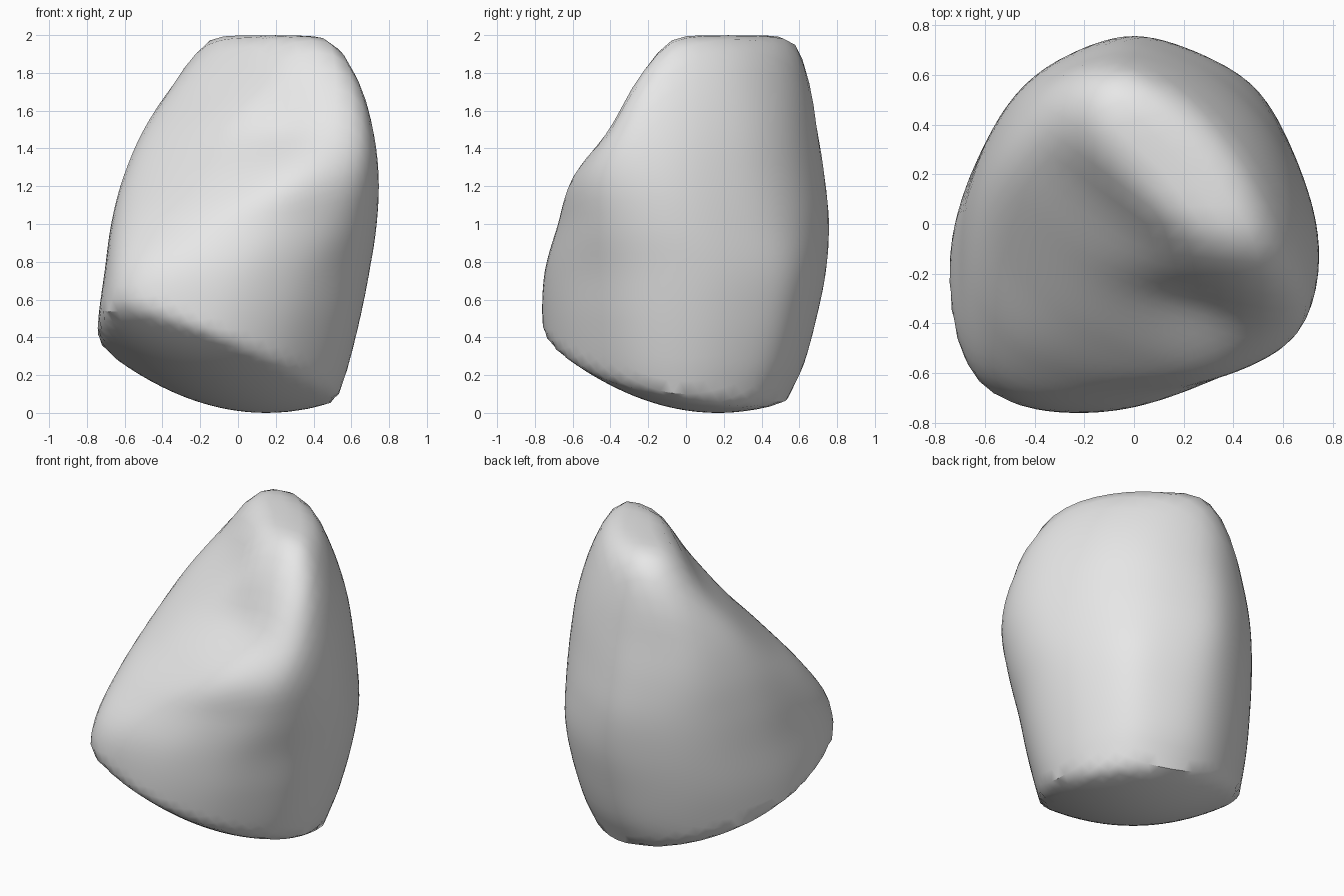
import bpy
import bmesh
import math
from mathutils import Vector

cube = bpy.data.objects.get("Cube")
if cube:
    bpy.data.objects.remove(cube, do_unlink=True)

# Reach of the weathered sides, keyed by sixteenths of a turn from +x,
# listed at equal height steps from the ground up
STEP = .25
SIDES = {
    0: (.52, .59, .65, .70, .74, .75, .72, .65, .51, .28),
    2: (.55, .645, .715, .75, .725, .69, .65, .575, .46, .25),
    4: (.52, .635, .705, .76, .785, .76, .72, .685, .62, .38),
    6: (.56, .62, .67, .70, .715, .715, .69, .655, .54, .30),
    8: (.76, .75, .735, .70, .67, .62, .53, .37, .17, -.10),
    10: (.82, .88, .925, .895, .715, .475, .245, .02, -.13, -.30),
    11: (.80, .83, .86, .83, .67, .47, .25, .12, -.03, -.23),
    12: (.70, .74, .76, .745, .68, .62, .43, .275, .08, -.15),
    14: (.50, .58, .64, .69, .76, .815, .81, .73, .56, .30),
}
# How far each plainer facet reaches, against the mean of its neighbours
FACETS = {1: .955, 3: .965, 5: .975, 7: .97, 9: 1.025, 13: .975, 15: 1.015}
SOFTNESS = 28
SKIN = .01
TOP = 1.99

COMPASS = [(math.cos(i * math.pi / 8), math.sin(i * math.pi / 8)) for i in range(16)]


def reach_at(side, z):
    """Smooth curve through one side's reaches."""
    last = len(side) - 1
    t = min(max(z / STEP, 0), last)
    i = min(int(t), last - 1)
    f = t - i
    a, b, c, d = (side[min(max(k, 0), last)] for k in range(i - 1, i + 3))
    return b + f / 2 * (c - a + f * (2 * a - 5 * b + 4 * c - d + f * (3 * (b - c) + d - a)))


def outside(p):
    """Positive outside the rock, negative inside."""
    reaches = {k: reach_at(side, p.z) for k, side in SIDES.items()}
    for k, trim in FACETS.items():
        reaches[k] = trim * (reaches[k - 1] + reaches[(k + 1) % 16]) / 2
    gaps = [p.x * COMPASS[k][0] + p.y * COMPASS[k][1] - r for k, r in reaches.items()]
    gaps.append(p.z - TOP)
    # Rounded blend of all sides
    peak = max(gaps)
    body = peak + math.log(sum(math.exp(SOFTNESS * (g - peak)) for g in gaps)) / SOFTNESS
    # Shallow hollow under the front of the crest
    hollow = (p - Vector((.25, -.33, 1.55))).length_squared
    body += .04 * math.exp(-hollow / .04) - SKIN
    # Bowl-shaped underside with a crisp rim
    bowl = .45 * ((p.x - .15) ** 2 + (p.y - .17) ** 2) - p.z
    return max(body, bowl)


def surface_point(centre, ray):
    near, far = 0, 2
    for _ in range(22):
        mid = (near + far) / 2
        if outside(centre + ray * mid) > 0:
            far = mid
        else:
            near = mid
    return centre + ray * near


# Rock body: a sphere pushed onto the blended sides
bm = bmesh.new()
bmesh.ops.create_icosphere(bm, subdivisions=5, radius=1)
centre = Vector((.05, 0, .8))
for v in bm.verts:
    v.co = surface_point(centre, v.co.normalized())

mesh = bpy.data.meshes.new("rock")
bm.to_mesh(mesh)
bm.free()
rock = bpy.data.objects.new("rock", mesh)
bpy.context.collection.objects.link(rock)

# Plain stone colour
stone = bpy.data.materials.new("light_grey_stone")
stone.use_nodes = True
grey = (.8, .8, .8, 1)
stone.diffuse_color = grey
for node in stone.node_tree.nodes:
    if node.type == "BSDF_PRINCIPLED":
        node.inputs["Base Color"].default_value = grey
mesh.materials.append(stone)

# Smooth shading with a sharp rim
bpy.ops.object.select_all(action="DESELECT")
rock.select_set(True)
bpy.context.view_layer.objects.active = rock
bpy.ops.object.shade_smooth_by_angle(angle=math.radians(35))
